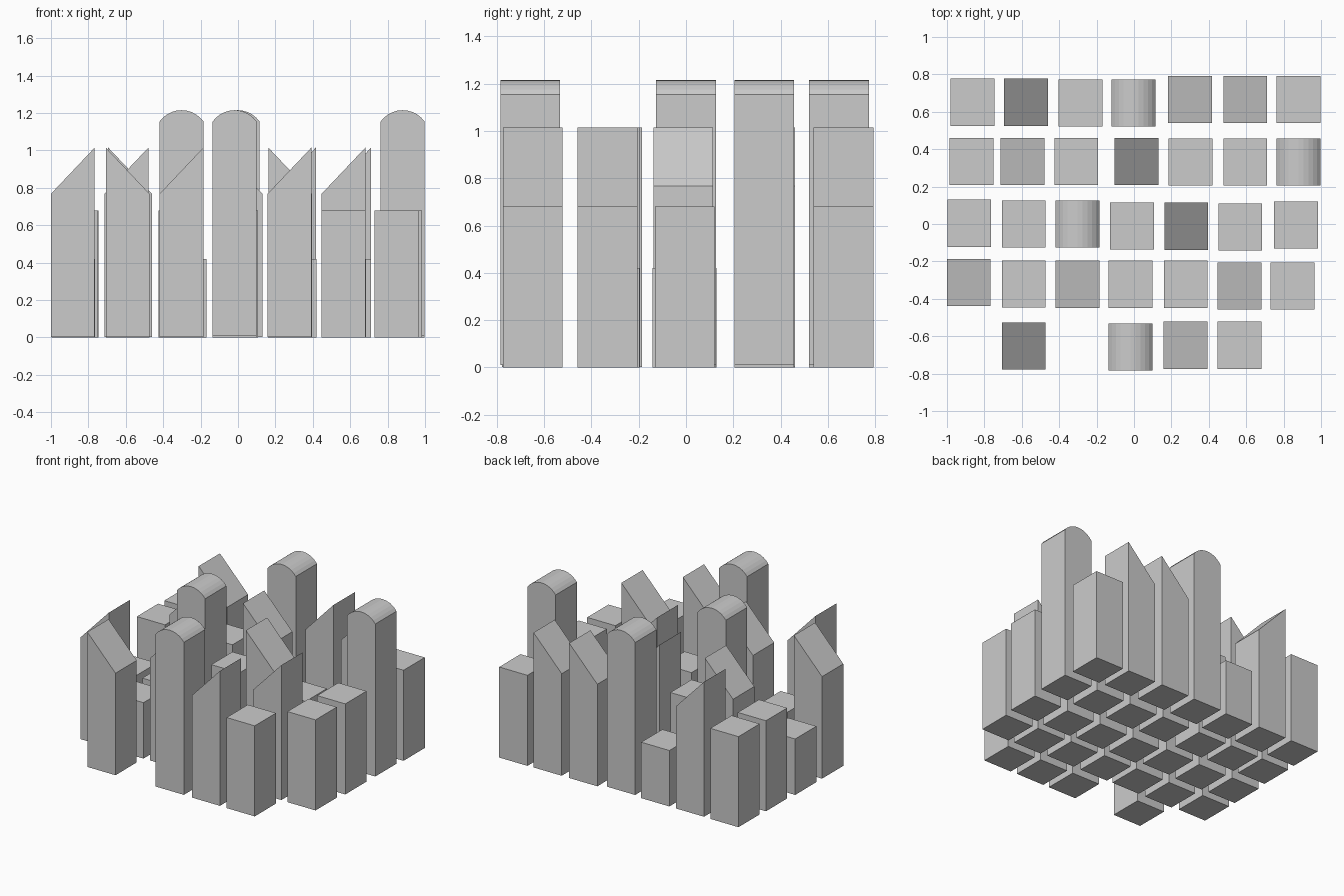
import bpy, math

if "Cube" in bpy.data.objects:
    bpy.data.objects.remove(bpy.data.objects["Cube"])

W, D = 0.234, 0.252          # footprint of every tower
H = W / 2


def flat(h):
    return [(-H, 0), (H, 0), (H, h), (-H, h)]


def arch(spring=1.155, rise=0.06, n=10):
    r = (H * H + rise * rise) / (2 * rise)
    a = math.asin(H / r)
    pts = [(-H, 0.01), (H, 0.01)]
    for i in range(n + 1):
        t = a - 2 * a * i / n
        pts.append((r * math.sin(t), spring + rise - r + r * math.cos(t)))
    return pts


# Front profiles (x, z) of the tower types
PROFILES = {
    "low_block": flat(0.42),
    "mid_block": flat(0.68),
    "slope_up": [(-H, 0.002), (H, 0.002), (H, 1.015), (-H, 0.768)],
    "slope_down": [(-H, 0.002), (H, 0.002), (H, 0.768), (-H, 1.015)],
    "arch_tower": arch(),
}
KEYS = {"L": "low_block", "M": "mid_block", "U": "slope_up",
        "D": "slope_down", "A": "arch_tower"}


def tower(kind, x, y, name):
    prof = PROFILES[kind]
    n = len(prof)
    verts = [(px + x, y + s * D / 2, pz) for s in (-1, 1) for px, pz in prof]
    faces = [list(range(n)), list(range(2 * n - 1, n - 1, -1))]
    faces += [[i, i + n, (i + 1) % n + n, (i + 1) % n] for i in range(n)]
    mesh = bpy.data.meshes.new(name)
    mesh.from_pydata(verts, [], faces)
    mesh.update()
    bpy.context.collection.objects.link(bpy.data.objects.new(name, mesh))


# Rows from front to back: (type, x, y)
ROWS = [
    [("D", -.59, -.652), ("A", -.018, -.658), ("U", .275, -.648), ("M", .564, -.648)],
    [("U", -.883, -.312), ("L", -.59, -.32), ("U", -.302, -.322), ("L", -.018, -.322),
     ("L", .277, -.322), ("U", .564, -.332), ("M", .848, -.332)],
    [("L", -.881, .004), ("L", -.59, 0), ("A", -.302, 0), ("M", -.01, -.01),
     ("D", .279, -.012), ("L", .568, -.016), ("M", .866, -.005)],
    [("M", -.869, .334), ("U", -.596, .334), ("M", -.309, .334), ("D", .013, .334),
     ("L", .302, .331), ("L", .595, .331), ("A", .88, .331)],
    [("M", -.863, .651), ("D", -.577, .651), ("L", -.286, .647), ("A", -.002, .647),
     ("U", .299, .666), ("U", .595, .666), ("M", .88, .666)],
]
for r, row in enumerate(ROWS):
    for c, (k, x, y) in enumerate(row):
        tower(KEYS[k], x, y, f"{KEYS[k]}_{r + 1}_{c + 1}")
